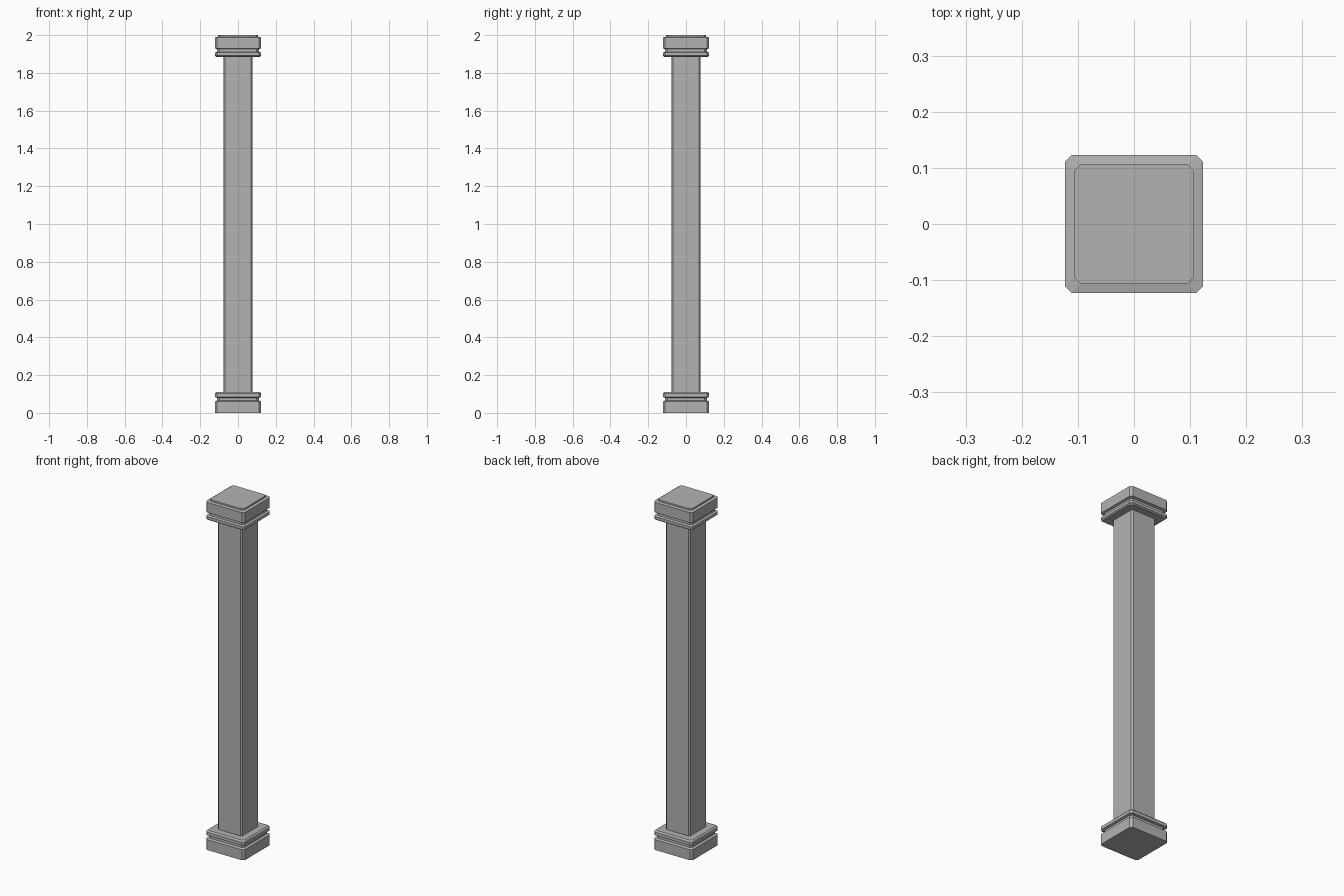
import bpy
import bmesh

cube = bpy.data.objects.get("Cube")
if cube:
    bpy.data.objects.remove(cube, do_unlink=True)

stone = bpy.data.materials.new("grey stone")
stone.use_nodes = True
GREY = (0.45, 0.45, 0.45, 1)
stone.diffuse_color = GREY
stone.node_tree.nodes["Principled BSDF"].inputs["Base Color"].default_value = GREY


def square_loft(name, profile, cut):
    """Stack chamfered squares, one per (half width, height), into a closed solid."""
    bm = bmesh.new()
    rings = []
    for h, z in profile:
        c = h - cut
        corners = [(h, -c), (h, c), (c, h), (-c, h),
                   (-h, c), (-h, -c), (-c, -h), (c, -h)]
        rings.append([bm.verts.new((x, y, z)) for x, y in corners])
    for low, high in zip(rings, rings[1:]):
        for i in range(len(low)):
            j = (i + 1) % len(low)
            bm.faces.new((low[i], low[j], high[j], high[i]))
    bm.faces.new(rings[0][::-1])
    bm.faces.new(rings[-1])
    bmesh.ops.recalc_face_normals(bm, faces=bm.faces)
    mesh = bpy.data.meshes.new(name)
    bm.to_mesh(mesh)
    bm.free()
    mesh.materials.append(stone)
    obj = bpy.data.objects.new(name, mesh)
    bpy.context.collection.objects.link(obj)
    return obj


WIDE, GROOVE, LIP = 0.123, 0.111, 0.115

# Base: plain block, groove, then a band with a bevelled top edge
block = [(WIDE, 0.0), (WIDE, 0.06), (GROOVE, 0.065), (GROOVE, 0.08),
         (WIDE, 0.084), (WIDE, 0.102), (LIP, 0.11)]
square_loft("base", block, 0.012)

# Shaft: slim post with chamfered corners
square_loft("shaft", [(0.077, 0.10), (0.077, 1.895)], 0.008)

# Capital: bevelled band, groove, block and a low raised top
capital = [(LIP, 1.885), (WIDE, 1.891), (WIDE, 1.907), (GROOVE, 1.911),
           (GROOVE, 1.926), (WIDE, 1.93), (WIDE, 1.988),
           (0.107, 1.991), (0.107, 2.0)]
square_loft("capital", capital, 0.012)
